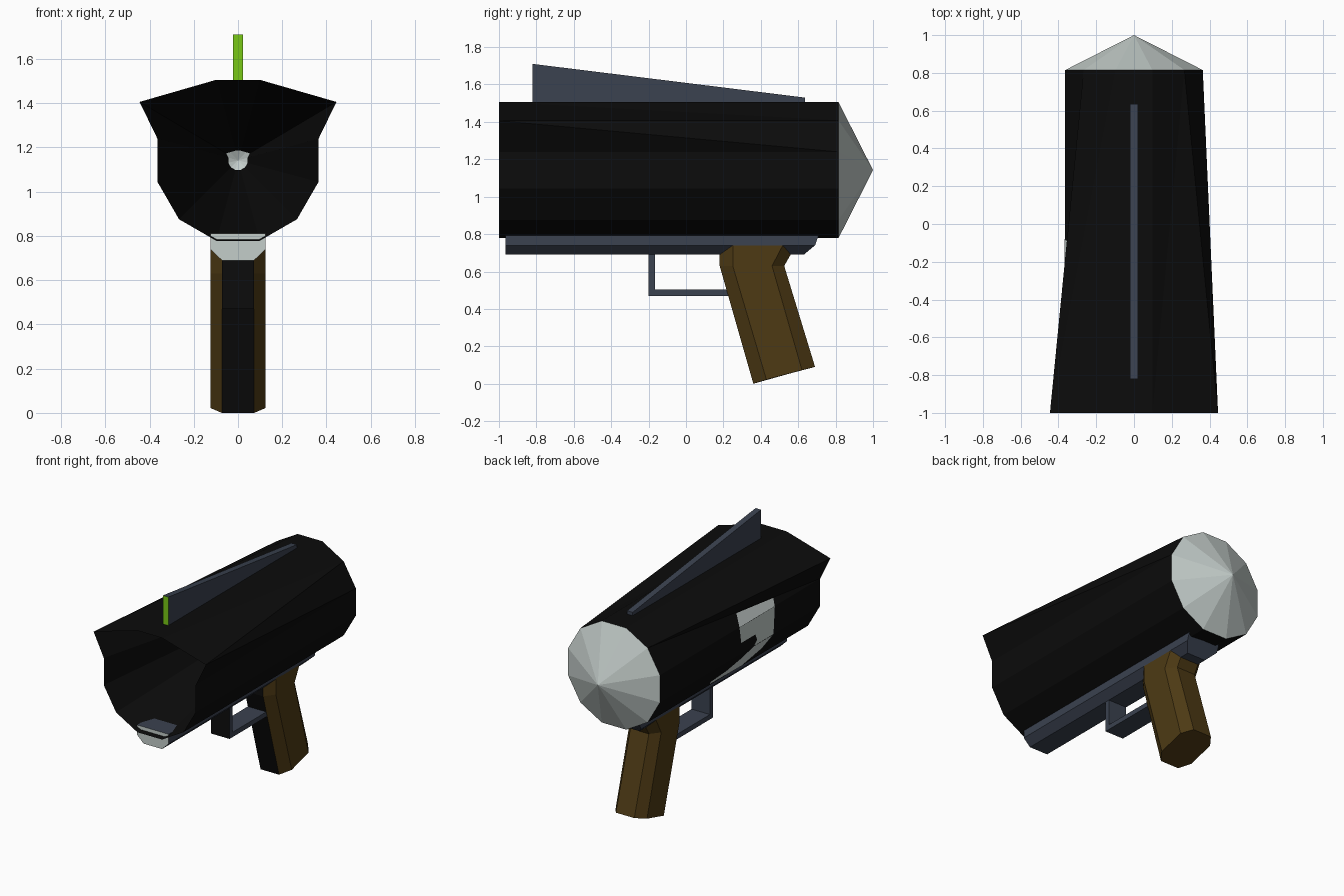
import bpy, bmesh, math
from mathutils import Vector

cube = bpy.data.objects.get("Cube")
if cube:
    bpy.data.objects.remove(cube, do_unlink=True)


def material(name, rgb):
    m = bpy.data.materials.new(name)
    m.use_nodes = True
    m.diffuse_color = (*rgb, 1)
    bsdf = next(n for n in m.node_tree.nodes if n.type == 'BSDF_PRINCIPLED')
    bsdf.inputs["Base Color"].default_value = (*rgb, 1)
    return m


BLACK = material("black", (0.0035, 0.0035, 0.0035))
SLATE = material("slate", (0.043, 0.054, 0.08))
PALE = material("pale grey", (0.55, 0.61, 0.59))
BROWN = material("brown", (0.075, 0.042, 0.007))
GREEN = material("green", (0.19, 0.58, 0.008))


def finish(name, bm, mats, rule=None, recalc=True):
    """Turn a bmesh into an object, colouring faces by a rule on the face."""
    if recalc:
        bmesh.ops.recalc_face_normals(bm, faces=bm.faces[:])
    bm.normal_update()
    if rule:
        for f in bm.faces:
            f.material_index = rule(f)
    me = bpy.data.meshes.new(name)
    bm.to_mesh(me)
    bm.free()
    for m in mats:
        me.materials.append(m)
    ob = bpy.data.objects.new(name, me)
    bpy.context.collection.objects.link(ob)
    return ob


def loft(rings, cap=True):
    """Bridge rings of matching points; close both ends if asked."""
    bm = bmesh.new()
    vs = [[bm.verts.new(p) for p in r] for r in rings]
    n = len(rings[0])
    for a, b in zip(vs, vs[1:]):
        for i in range(n):
            j = (i + 1) % n
            bm.faces.new((a[i], a[j], b[j], b[i]))
    if cap:
        bm.faces.new(vs[0])
        bm.faces.new(vs[-1])
    return bm


def front_colour(f):
    return 1 if f.normal.y < -0.95 else 0


# Barrel: twelve-sided tube with two flared upper corners and an inner funnel
R, CZ, FRONT, BACK = 0.377, 1.142, -1.0, 0.815
ANG = [math.radians(15 + 30 * k) for k in range(12)]
round_ring = [(R * math.cos(a), R * math.sin(a)) for a in ANG]
flared = list(round_ring)
flared[1] = (0.445, 0.264)
flared[4] = (-0.445, 0.264)

bm = bmesh.new()
front = [bm.verts.new((x, FRONT, CZ + z)) for x, z in flared]
back = [bm.verts.new((x, BACK, CZ + z)) for x, z in round_ring]
bore = [bm.verts.new((x * 0.12, 0.8, CZ + z * 0.12)) for x, z in flared]
for i in range(12):
    j = (i + 1) % 12
    bm.faces.new((back[i], front[j], front[i]))
    bm.faces.new((back[i], back[j], front[j]))
    bm.faces.new((front[i], front[j], bore[j], bore[i]))
finish("barrel", bm, [BLACK])

# Pointed rear cap
bm = bmesh.new()
base = [bm.verts.new((x, BACK, CZ + z)) for x, z in round_ring]
tip = bm.verts.new((0, 1.0, CZ))
for i in range(12):
    bm.faces.new((base[(i + 1) % 12], base[i], tip))
finish("rear_cap", bm, [PALE], recalc=False)

# Tapered top fin with a bright front edge
fin_side = [(-0.82, 1.49), (0.635, 1.49), (0.635, 1.53), (-0.82, 1.71)]
bm = loft([[(x, y, z) for y, z in fin_side] for x in (-0.022, 0.022)])
finish("top_fin", bm, [SLATE, GREEN], front_colour)

# Lower rail with chamfered underside and sloped rear end
rail = [(-0.125, 0.81, 0.715), (-0.125, 0.74, 0.69), (-0.073, 0.69, 0.63),
        (0.073, 0.69, 0.63), (0.125, 0.74, 0.69), (0.125, 0.81, 0.715)]
bm = loft([[(x, -0.965, z) for x, z, y in rail],
           [(x, y, z) for x, z, y in rail]])
finish("lower_rail", bm, [SLATE, PALE], front_colour)

# Trigger guard: bent strip with a dark front
guard = [(-0.2, 0.7), (-0.2, 0.47), (0.27, 0.47), (0.27, 0.505),
         (-0.167, 0.505), (-0.167, 0.7)]
bm = loft([[(x, y, z) for y, z in guard] for x in (-0.073, 0.073)])
finish("trigger_guard", bm, [SLATE, BLACK],
       lambda f: int(f.normal.y < -0.95 and f.calc_center_median().y < -0.18))


# Grip: eight-sided bent section, each level listed from front to back
def grip_ring(level):
    half = list(zip((0.073, 0.125, 0.125, 0.073), level))
    right = [(x, y, z) for x, (y, z) in half]
    left = [(-x, y, z) for x, (y, z) in reversed(half)]
    return right + left


levels = [
    [(0.36, 0.0), (0.43, 0.022), (0.62, 0.073), (0.69, 0.09)],
    [(0.18, 0.63), (0.25, 0.63), (0.46, 0.63), (0.525, 0.63)],
    [(0.18, 0.70), (0.25, 0.745), (0.52, 0.745), (0.585, 0.735)],
]
bm = loft([grip_ring(l) for l in levels])
finish("grip", bm, [BROWN, BLACK],
       lambda f: int(f.normal.y < -0.8 and abs(f.normal.x) < 0.1))

# Curved pale inlay on the -x side, one thin plate per barrel facet
plates = [
    [(-0.11, 0.176), (-0.50, 0.142), (-0.48, 0.0976), (-0.08, 0.0976)],
    [(-0.08, 0.0976), (-0.48, 0.0976), (-0.465, -0.0976), (-0.245, -0.0976),
     (-0.28, -0.065), (-0.26, -0.02), (-0.10, -0.02)],
    [(-0.245, -0.0976), (-0.465, -0.0976), (-0.41, -0.19), (-0.24, -0.26),
     (0.13, -0.25), (0.14, -0.225), (-0.02, -0.205), (-0.14, -0.16)],
]


def skin_x(z):
    """Distance of the barrel side from the middle at height z."""
    over = max(0.0, abs(z) - 0.0976)
    return 0.3642 - over * 0.577


bm = bmesh.new()
for pts, k in zip(plates, (1, 0, -1)):
    out = Vector((-math.cos(math.radians(30)), 0, 0.5 * k)) if k else Vector((-1, 0, 0))
    vs = [bm.verts.new(Vector((-skin_x(z), y, CZ + z)) + out * 0.004) for y, z in pts]
    f = bm.faces.new(vs)
    f.normal_update()
    if f.normal.x > 0:
        f.normal_flip()
finish("side_inlay", bm, [PALE], recalc=False)
